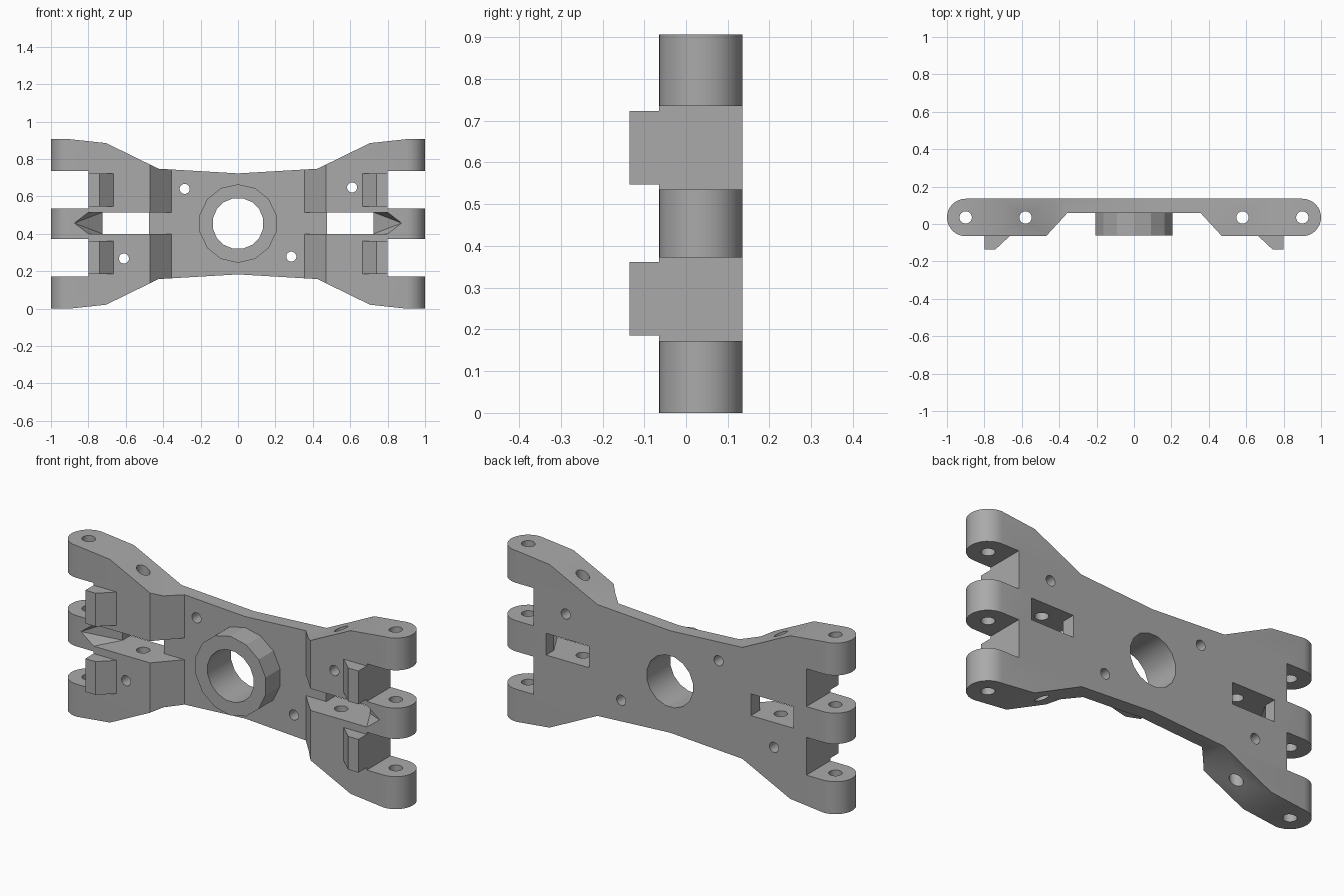
import bpy, bmesh, math
from mathutils import Vector

if "Cube" in bpy.data.objects:
    bpy.data.objects.remove(bpy.data.objects["Cube"])

MID = 0.453          # height of the horizontal symmetry plane
FRONT, BACK, CENTRE = -0.065, 0.135, 0.035

grey = bpy.data.materials.new("plain_grey")
grey.diffuse_color = (0.4, 0.4, 0.4, 1)
grey.use_nodes = True
grey.node_tree.nodes["Principled BSDF"].inputs["Base Color"].default_value = (0.4, 0.4, 0.4, 1)


def make(name, bm):
    bmesh.ops.recalc_face_normals(bm, faces=bm.faces)
    mesh = bpy.data.meshes.new(name)
    bm.to_mesh(mesh)
    bm.free()
    mesh.materials.append(grey)
    ob = bpy.data.objects.new(name, mesh)
    bpy.context.collection.objects.link(ob)
    return ob


def prism(name, pts, axis, low, high):
    """Extrude a profile: (x, y) along z or (x, z) along y."""
    bm = bmesh.new()
    place = (lambda a, b: (a, b, low)) if axis == "z" else (lambda a, b: (a, low, b))
    face = bm.faces.new([bm.verts.new(place(a, b)) for a, b in pts])
    moved = bmesh.ops.extrude_face_region(bm, geom=[face])["geom"]
    step = Vector((0, 0, high - low)) if axis == "z" else Vector((0, high - low, 0))
    bmesh.ops.translate(bm, vec=step, verts=[v for v in moved if isinstance(v, bmesh.types.BMVert)])
    return make(name, bm)


def box(name, x0, x1, y0, y1, z0, z1):
    return prism(name, [(x0, y0), (x1, y0), (x1, y1), (x0, y1)], "z", z0, z1)


def circle(a, b, r, n):
    return [(a + r * math.cos(2 * math.pi * (i + 0.5) / n),
             b + r * math.sin(2 * math.pi * (i + 0.5) / n)) for i in range(n)]


def combine(target, tool, operation):
    mod = target.modifiers.new("cut", "BOOLEAN")
    mod.operation, mod.solver, mod.object = operation, "EXACT", tool
    tool.hide_render = True
    bpy.context.view_layer.objects.active = target
    bpy.ops.object.modifier_apply(modifier=mod.name)
    bpy.data.objects.remove(tool)


# Plan profile: rounded ends and thin middle plate
half = [(0.355, 0.06), (0.47, FRONT)]
half += [(0.9 + 0.1 * math.cos(a), CENTRE + 0.1 * math.sin(a))
         for a in [math.pi * (i / 16 - 0.5) for i in range(17)]]
plan = half + [(-x, y) for x, y in reversed(half)]
arm = prism("suspension_bracket", plan, "z", -0.1, 1.0)

# Waisted front outline
top = [(1.1, 0.453), (0.9, 0.453), (0.705, 0.432), (0.425, 0.295), (0, 0.27)]
top += [(-x, h) for x, h in reversed(top[:-1])]
outline = [(x, MID + h) for x, h in top] + [(x, MID - h) for x, h in reversed(top)]
combine(arm, prism("outline", outline, "y", -0.3, 0.3), "INTERSECT")

# Stop blocks beside the prongs
for s in (-1, 1):
    for z in (0.273, 0.635):
        stop = [(0.665, 0.02), (0.665, FRONT), (0.74, -0.135), (0.8, -0.135), (0.8, 0.02)]
        combine(arm, prism("stop", [(s * x, y) for x, y in stop], "z", z - 0.088, z + 0.088), "UNION")

# Raised central collar
combine(arm, prism("collar", circle(0, 0.455, 0.21, 14), "y", -0.062, 0.1), "UNION")

for s in (-1, 1):
    # Gaps between the prongs
    for z in (0.272, 0.635):
        combine(arm, box("gap", *sorted((s * 0.8, s * 1.2)), -0.3, 0.3, z - 0.1, z + 0.1), "DIFFERENCE")
    # Central slot: open at the front, narrower window at the back
    combine(arm, box("channel", *sorted((s * 0.3, s * 0.6)), -0.3, 0.06, 0.4, 0.515), "DIFFERENCE")
    combine(arm, box("window", *sorted((s * 0.475, s * 0.725)), -0.3, 0.3, 0.4, 0.515), "DIFFERENCE")
    # Pointed sloping recess at the outer end of the slot
    bm = bmesh.new()
    for x, y, h in ((0.65, 0.07, 0.0575), (0.725, 0.07, 0.0575), (0.8, FRONT, 0.0575),
                    (0.65, FRONT, 0.0575), (0.875, FRONT, 0), (0.8, -0.1, 0.0575),
                    (0.65, -0.1, 0.0575), (0.875, -0.1, 0)):
        for k in ((-1, 1) if h else (1,)):
            bm.verts.new((s * x, y, 0.4575 + k * h))
    bmesh.ops.convex_hull(bm, input=bm.verts)
    combine(arm, make("recess", bm), "DIFFERENCE")
    # Vertical pin holes
    for x in (0.58, 0.9):
        combine(arm, prism("pin_hole", circle(s * x, CENTRE, 0.033, 20), "z", -0.1, 1.1), "DIFFERENCE")

# Central bore and small screw holes
combine(arm, prism("bore", circle(0, 0.455, 0.137, 16), "y", -0.3, 0.3), "DIFFERENCE")
for x, z in ((-0.285, 0.64), (0.285, 0.278), (0.61, 0.648), (-0.61, 0.268)):
    combine(arm, prism("screw_hole", circle(x, z, 0.027, 16), "y", -0.3, 0.3), "DIFFERENCE")

# Smooth the curved surfaces, keep the edges sharp
bpy.ops.object.select_all(action="DESELECT")
arm.select_set(True)
bpy.context.view_layer.objects.active = arm
bpy.ops.object.shade_smooth_by_angle(angle=math.radians(24))
